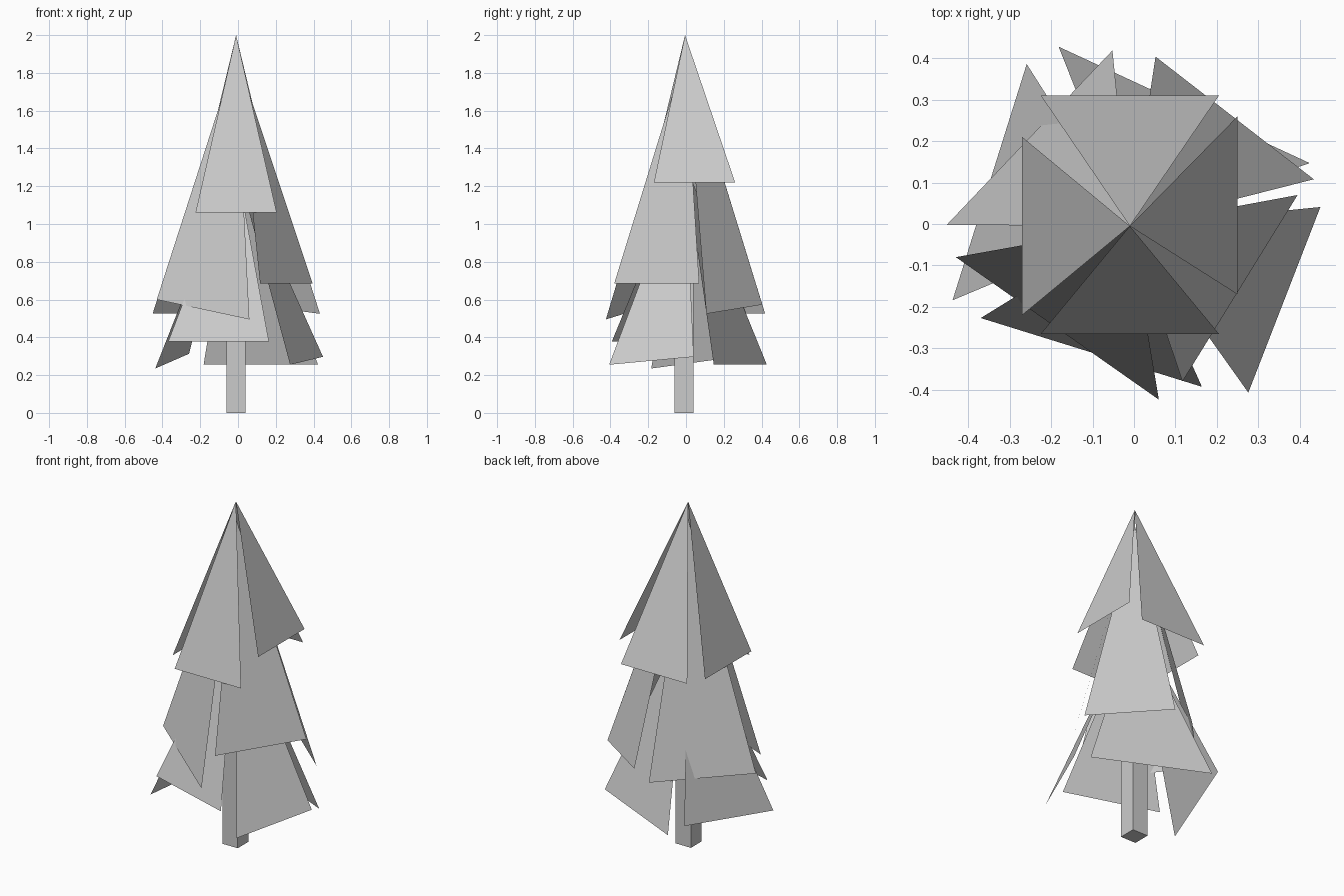
import bpy, bmesh
from mathutils import Vector

if "Cube" in bpy.data.objects:
    bpy.data.objects.remove(bpy.data.objects["Cube"])

AXIS = Vector((-0.01, -0.005, 0))


def mesh_object(name, bm):
    mesh = bpy.data.meshes.new(name)
    bm.to_mesh(mesh)
    bm.free()
    obj = bpy.data.objects.new(name, mesh)
    bpy.context.collection.objects.link(obj)
    return obj


def branch_tier(name, tip_z, panels):
    """Single-sided triangular panels hanging from one tip on the trunk axis."""
    bm = bmesh.new()
    for a, b in panels:
        tip = AXIS + Vector((0, 0, tip_z))
        face = bm.faces.new([bm.verts.new(p) for p in (a, b, tip)])
        face.normal_update()
        if face.normal.dot((Vector(a) + Vector(b)) / 2 - tip + Vector((0, 0, tip_z))) < 0:
            face.normal_flip()
    return mesh_object(name, bm)


# Square trunk
bm = bmesh.new()
bmesh.ops.create_cube(bm, size=1)
bmesh.ops.scale(bm, vec=(0.1, 0.1, 1.0), verts=bm.verts)
bmesh.ops.translate(bm, vec=(-0.01, -0.01, 0.5), verts=bm.verts)
mesh_object("trunk", bm)

# Top tier: front, right, back, left panels
branch_tier("top_branches", 2.0, [
    ((-0.225, -0.265, 1.06), (0.205, -0.265, 1.06)),
    ((0.25, -0.17, 1.22), (0.25, 0.26, 1.22)),
    ((0.205, 0.31, 1.11), (-0.225, 0.31, 1.11)),
    ((-0.27, 0.21, 1.11), (-0.27, -0.22, 1.11)),
])

# Middle tier, turned and wider
branch_tier("middle_branches", 1.9, [
    ((-0.43, -0.08, 0.60), (0.06, -0.424, 0.495)),
    ((0.117, -0.38, 0.685), (0.395, 0.07, 0.685)),
    ((0.434, 0.108, 0.525), (0.052, 0.404, 0.573)),
    ((-0.052, 0.419, 0.525), (-0.452, -0.002, 0.525)),
])

# Lower tier
branch_tier("lower_branches", 1.32, [
    ((-0.37, -0.227, 0.377), (0.164, -0.393, 0.377)),
    ((0.276, -0.407, 0.255), (0.45, 0.041, 0.297)),
    ((0.424, 0.147, 0.255), (-0.182, 0.428, 0.255)),
    ((-0.259, 0.386, 0.313), (-0.438, -0.184, 0.235)),
])
